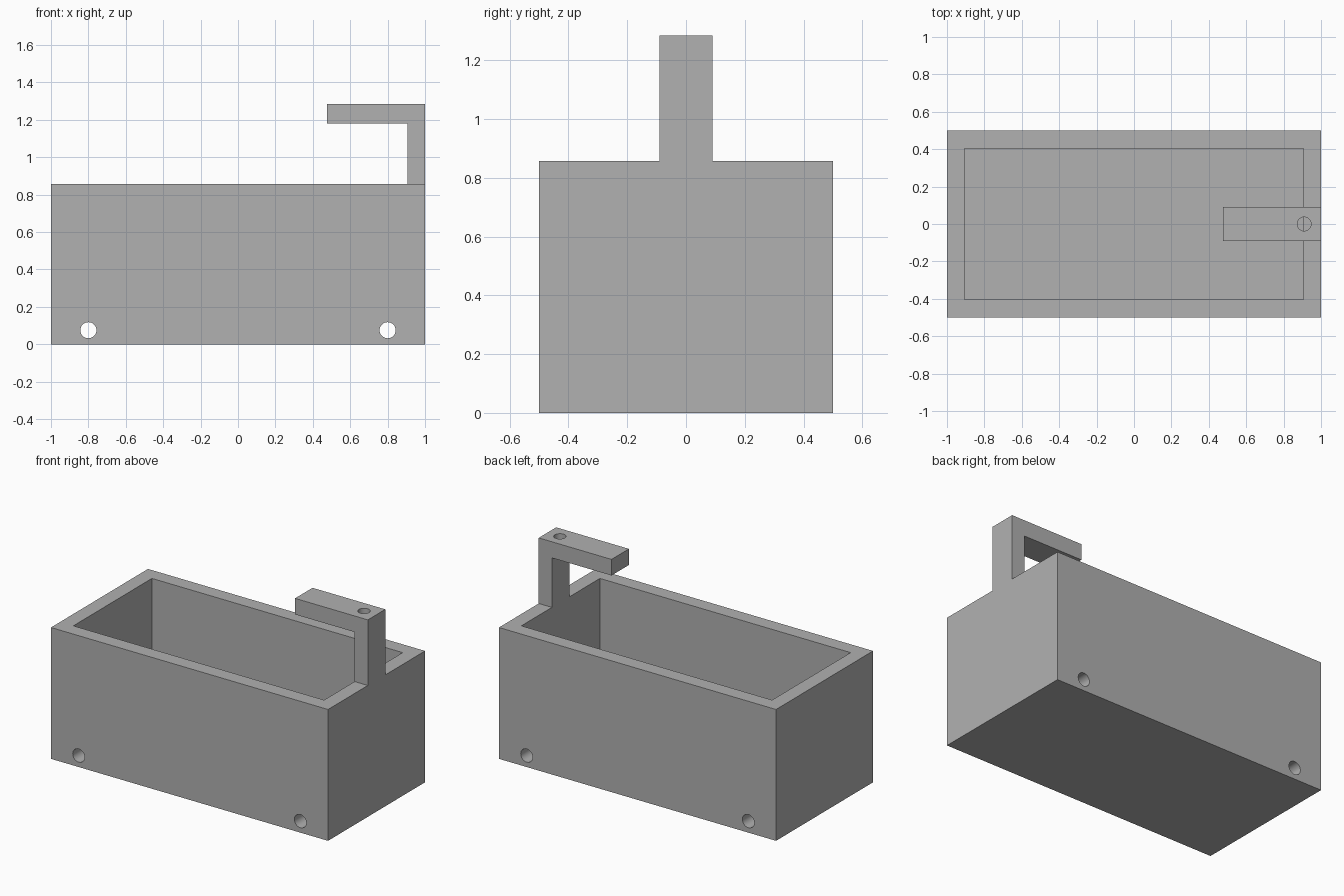
import bpy
import bmesh
import math
from mathutils import Matrix

if "Cube" in bpy.data.objects:
    bpy.data.objects.remove(bpy.data.objects["Cube"])

# Overall sizes
HALF_X, HALF_Y, HEIGHT = 1.0, 0.5, 0.857
WALL, FLOOR = 0.095, 0.15
ARM_HALF, ARM_UNDER, ARM_TOP, ARM_TIP = 0.09, 1.18, 1.285, 0.475

grey = bpy.data.materials.new("plain grey")
grey.use_nodes = True
grey.diffuse_color = (0.44, 0.44, 0.44, 1)
grey.node_tree.nodes["Principled BSDF"].inputs["Base Color"].default_value = grey.diffuse_color


def finish(name, bm):
    """Turn a bmesh into a named grey object."""
    bmesh.ops.recalc_face_normals(bm, faces=bm.faces)
    mesh = bpy.data.meshes.new(name)
    bm.to_mesh(mesh)
    bm.free()
    mesh.materials.append(grey)
    obj = bpy.data.objects.new(name, mesh)
    bpy.context.collection.objects.link(obj)
    return obj


def extrude_profile(name, points, half_width):
    """Extrude an x-z outline along y, centred on y = 0."""
    bm = bmesh.new()
    face = bm.faces.new([bm.verts.new((x, -half_width, z)) for x, z in points])
    new = bmesh.ops.extrude_face_region(bm, geom=[face])["geom"]
    verts = [v for v in new if isinstance(v, bmesh.types.BMVert)]
    bmesh.ops.translate(bm, verts=verts, vec=(0, 2 * half_width, 0))
    return finish(name, bm)


def box_profile(x, low, high):
    return [(-x, low), (x, low), (x, high), (-x, high)]


def cylinder(name, radius, depth, matrix):
    bm = bmesh.new()
    bmesh.ops.create_cone(bm, cap_ends=True, segments=32, radius1=radius,
                          radius2=radius, depth=depth, matrix=matrix)
    return finish(name, bm)


def cut(obj, cutter):
    """Subtract the cutter for good, then discard it."""
    bpy.ops.object.select_all(action="DESELECT")
    bpy.context.view_layer.objects.active = obj
    obj.select_set(True)
    mod = obj.modifiers.new("cut", "BOOLEAN")
    mod.operation, mod.solver, mod.object = "DIFFERENCE", "EXACT", cutter
    bpy.ops.object.modifier_apply(modifier=mod.name)
    bpy.data.objects.remove(cutter)


# Open box with a solid floor
box = extrude_profile("open_box", box_profile(HALF_X, 0, HEIGHT), HALF_Y)
cut(box, extrude_profile("cavity_cutter",
                         box_profile(HALF_X - WALL, FLOOR, HEIGHT + 0.1), HALF_Y - WALL))

# Two holes running front to back through the floor
for side in (-1, 1):
    place = Matrix.Translation((0.8 * side, 0, FLOOR / 2)) @ Matrix.Rotation(math.pi / 2, 4, "X")
    cut(box, cylinder("floor_hole_cutter", 0.043, 1.2, place))

# Post and overhanging arm on the left wall
inner = HALF_X - WALL
arm = extrude_profile("overhanging_arm", [
    (HALF_X, HEIGHT), (HALF_X, ARM_TOP), (ARM_TIP, ARM_TOP),
    (ARM_TIP, ARM_UNDER), (inner, ARM_UNDER), (inner, HEIGHT)], ARM_HALF)

# Upright hole through the arm at the post
bottom, top = ARM_UNDER - 0.002, ARM_TOP + 0.05
cut(arm, cylinder("arm_hole_cutter", 0.037, top - bottom,
                  Matrix.Translation((0.91, 0, (bottom + top) / 2))))

# Smooth hole walls, crisp edges elsewhere
for obj in (box, arm):
    bpy.ops.object.select_all(action="DESELECT")
    bpy.context.view_layer.objects.active = obj
    obj.select_set(True)
    bpy.ops.object.shade_smooth_by_angle(angle=math.radians(30))
